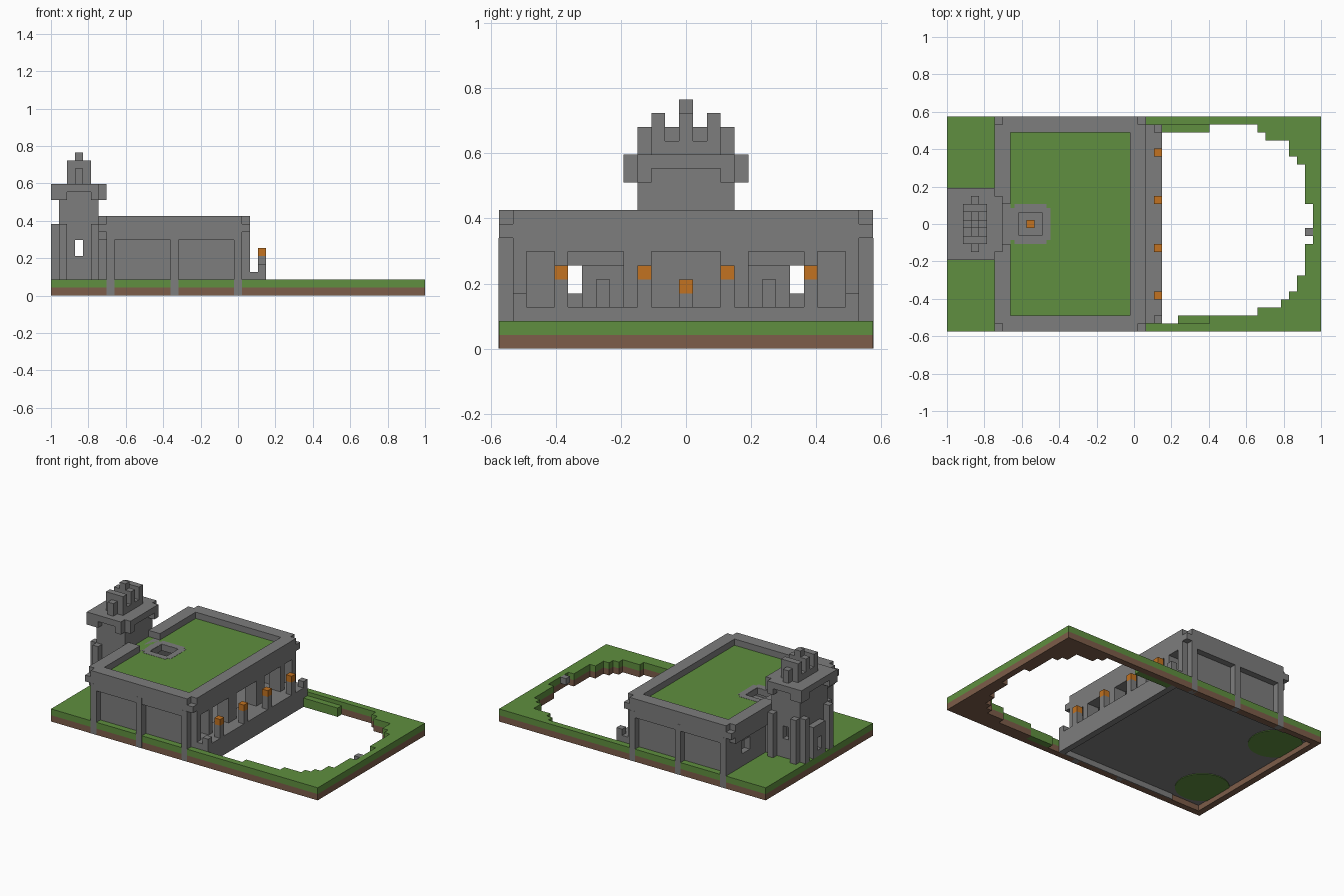
import bpy, bmesh
from mathutils import Matrix, Vector

if "Cube" in bpy.data.objects:
    bpy.data.objects.remove(bpy.data.objects["Cube"])

# Everything sits on a grid of small cubes: 47 long, 27 wide, 18 high
S = 2 / 47
LENGTH, WIDTH = 47, 27


def material(name, rgb):
    m = bpy.data.materials.new(name)
    m.use_nodes = True
    m.diffuse_color = (*rgb, 1)
    m.node_tree.nodes["Principled BSDF"].inputs["Base Color"].default_value = (*rgb, 1)
    return m


STONE = material("grey stone", (0.205, 0.205, 0.205))
GRASS = material("grass green", (0.115, 0.275, 0.05))
EARTH = material("earth brown", (0.205, 0.11, 0.068))
FLAME = material("lantern orange", (0.54, 0.17, 0.015))


def finish(name, bm, mat):
    mesh = bpy.data.meshes.new(name)
    bm.to_mesh(mesh)
    bm.free()
    mesh.materials.append(mat)
    ob = bpy.data.objects.new(name, mesh)
    bpy.context.collection.objects.link(ob)
    return ob


def blocks(name, mat, boxes, mirror=False):
    """Boxes as (u0, u1, v0, v1, z0, z1) in grid cells; mirror copies them across the long axis."""
    boxes = list(boxes)
    if mirror:
        boxes += [(a, b, WIDTH - d, WIDTH - c, e, f) for a, b, c, d, e, f in boxes]
    bm = bmesh.new()
    for a, b, c, d, e, f in boxes:
        mid = Vector(((a + b - LENGTH) / 2, (c + d - WIDTH) / 2, (e + f) / 2)) * S
        size = Vector((b - a, d - c, f - e)) * S
        bmesh.ops.create_cube(bm, size=1, matrix=Matrix.Translation(mid) @ Matrix.Diagonal((*size, 1)))
    return finish(name, bm, mat)


def ring(a, b, c, d, e, f, t=1):
    """Four boxes round a rectangle."""
    return [(a, a + t, c, d, e, f), (b - t, b, c, d, e, f),
            (a + t, b - t, c, c + t, e, f), (a + t, b - t, d - t, d, e, f)]


# Ground: solid stepped shore round the open pool, hollow below the building
shore = [(27, 29, 1, 26), (29, 33, 1, 26), (33, 39, 2, 26), (39, 40, 3, 25), (40, 42, 3, 24),
         (42, 43, 4, 24), (43, 44, 5, 22), (44, 45, 7, 21), (45, 46, 11, 16)]
rim = [(46, 47, 0, 27), (0, 1, 0, 27), (1, 27, 0, 1), (1, 27, 26, 27)]
for a, b, lo, hi in shore:
    rim += [(a, b, 0, lo), (a, b, hi, 27)]
blocks("earth_rim", EARTH, [(*r, 0, 1) for r in rim])
blocks("grass_rim", GRASS, [(*r, 1, 2) for r in rim])
blocks("grass_yard", GRASS, [(1, 7, 1, 26, 1, 2)])
blocks("shore_ledges", GRASS, [(29, 33, 1, 2, 0, 1.4), (27, 33, 25, 26, 0, 1.4)])
blocks("shore_rock", STONE, [(45, 46, 12, 13, 1, 2)])

# Floor, its underside and the inner foundation
blocks("floor", STONE, [(7, 26, 1, 26, 1, 2)])
blocks("floor_underside", STONE, [(1, 26, 1, 26, 0.9, 1)])
blocks("foundation_lining", STONE, [(6, 26, 1, 1.15, 0, 0.9)], mirror=True)
bm = bmesh.new()
for v in (5.4, WIDTH - 5.4):
    spot = Vector((4 - LENGTH / 2, v - WIDTH / 2, 0.85)) * S
    bmesh.ops.create_cone(bm, cap_ends=True, segments=24, radius1=3.9 * S, radius2=3.9 * S,
                          depth=0.1 * S, matrix=Matrix.Translation(spot))
finish("yard_underside", bm, GRASS)

# Porch base facing the pool
blocks("porch_base", STONE, [(26, 27, 1, 26, 0, 3), (24, 26, 1, 26, 2, 3)])
blocks("porch_end_posts", STONE, [(26, 27, 1, 2, 3, 4)], mirror=True)

# Side walls: recessed panels, posts down to the ground, overhanging beam
blocks("side_panels", STONE, [(7, 24, 1, 2, 2, 9)], mirror=True)
blocks("side_posts", STONE, [(u, u + 1, -0.02, 1, 0, 8) for u in (7, 15, 23)], mirror=True)
blocks("side_beams", STONE, [(7, 24, 0, 1, 7, 9)], mirror=True)

# Colonnade with open bays
pillars = [(1, 2), (4, 5), (9, 11), (16, 18), (22, 23), (25, 26)]
blocks("colonnade_pillars", STONE, [(23, 25, a, b, 3, 7) for a, b in pillars])
blocks("colonnade_sill", STONE, [(23, 24, 1, 26, 2, 3)])
blocks("colonnade_beam", STONE, [(23, 25, 1, 26, 7, 9)])

# Back wall with a window on each side of the tower
blocks("back_wall", STONE, [(7, 8, 2, 4, 2, 9), (7, 8, 4, 6, 2, 4), (7, 8, 4, 6, 6, 9),
                            (7, 8, 6, 11, 2, 9)], mirror=True)
blocks("back_wall_centre", STONE, [(7, 8, 11, 16, 2, 9)])
blocks("back_beam", STONE, [(6, 7, 1, 10, 7, 9)], mirror=True)

# Flat roof with a square skylight
hole = [(8, 9, 2, 25), (12, 23, 2, 25), (9, 12, 2, 12), (9, 12, 15, 25)]
blocks("ceiling", STONE, [(*r, 8, 8.8) for r in hole])
blocks("roof_lawn", GRASS, [(*r, 8.8, 9) for r in hole + [(6, 8, 11, 16)]])
blocks("skylight_border", STONE, [(8, 9, 11.5, 15.5, 8.9, 9.03), (12, 13, 11.5, 15.5, 8.9, 9.03),
                                  (8.5, 12.5, 11, 12, 8.9, 9.03), (8.5, 12.5, 15, 16, 8.9, 9.03)])
blocks("skylight_lining", STONE, ring(8.95, 12.05, 11.95, 15.05, 8, 9.01, 0.1))

# Parapet, with stepped corners and a gap at the tower
blocks("parapet", STONE, [(7, 24, 0, 2, 9, 10), (6, 8, 1, 11, 9, 10), (24, 25, 1, 13.5, 9, 10),
                          (23, 24, 2, 13.5, 9, 10)], mirror=True)
blocks("corner_brackets", STONE, [(24, 25, 0, 1, 8, 9), (6, 7, 0, 1, 8, 9)], mirror=True)

# Lanterns on porch posts, and one on a pedestal under the skylight
lantern_rows = (4, 10, 16, 22)
blocks("lantern_posts", STONE, [(26, 27, v, v + 1, 3, 5) for v in lantern_rows])
blocks("porch_lanterns", FLAME, [(26, 27, v, v + 1, 5, 6) for v in lantern_rows])
blocks("pedestal", STONE, [(10, 11, 13, 14, 2, 4), (9, 12, 12, 15, 2, 3)])
blocks("pedestal_lantern", FLAME, [(10, 11, 13, 14, 4, 5)])
blocks("inner_benches", STONE, [(9, 10, 6, 9, 2, 6), (10, 11, 7, 8, 2, 5)], mirror=True)

# Tower: hollow shaft with see-through windows, joined to the back wall
blocks("tower_walls", STONE, [(1, 3, 10, 11, 2, 13), (4, 6, 10, 11, 2, 13),
                              (3, 4, 10, 11, 2, 5), (3, 4, 10, 11, 7, 13)], mirror=True)
blocks("tower_ends", STONE, [(1, 2, 11, 16, 2, 13), (5, 6, 11, 16, 2, 13)])
blocks("tower_link", STONE, [(6, 7, 10, 17, 2, 8.8)])
blocks("tower_buttresses", STONE, [(1, 2, 9, 10, 2, 9), (5, 6, 9, 10, 2, 9),
                                   (0, 1, 10, 11, 2, 9)], mirror=True)
blocks("tower_back_frame", STONE, [(0, 1, 12, 13, 2, 7), (0, 1, 14, 15, 2, 7),
                                   (0, 1, 13, 14, 2, 3), (0, 1, 13, 14, 5, 7)])

# Tower cap with hanging corners
blocks("tower_cap", STONE, [(0, 6, 9, 18, 13, 14), (6, 7, 10, 17, 13, 14)])
blocks("cap_corners", STONE, [(0, 2, 9, 10, 12, 13), (0, 1, 10, 11, 12, 13),
                              (5, 6, 9, 10, 12, 13), (6, 7, 10, 11, 12, 13)], mirror=True)

# Crown of stepped pinnacles
blocks("crown_base", STONE, [(2, 5, 11, 16, 14, 15), (3, 4, 10, 17, 14, 16)])
blocks("crown_pinnacles", STONE, [(2, 5, 11, 12, 15, 17)], mirror=True)
blocks("crown_centre", STONE, [(2, 5, 13, 14, 15, 17), (3, 4, 13, 14, 17, 18)])
